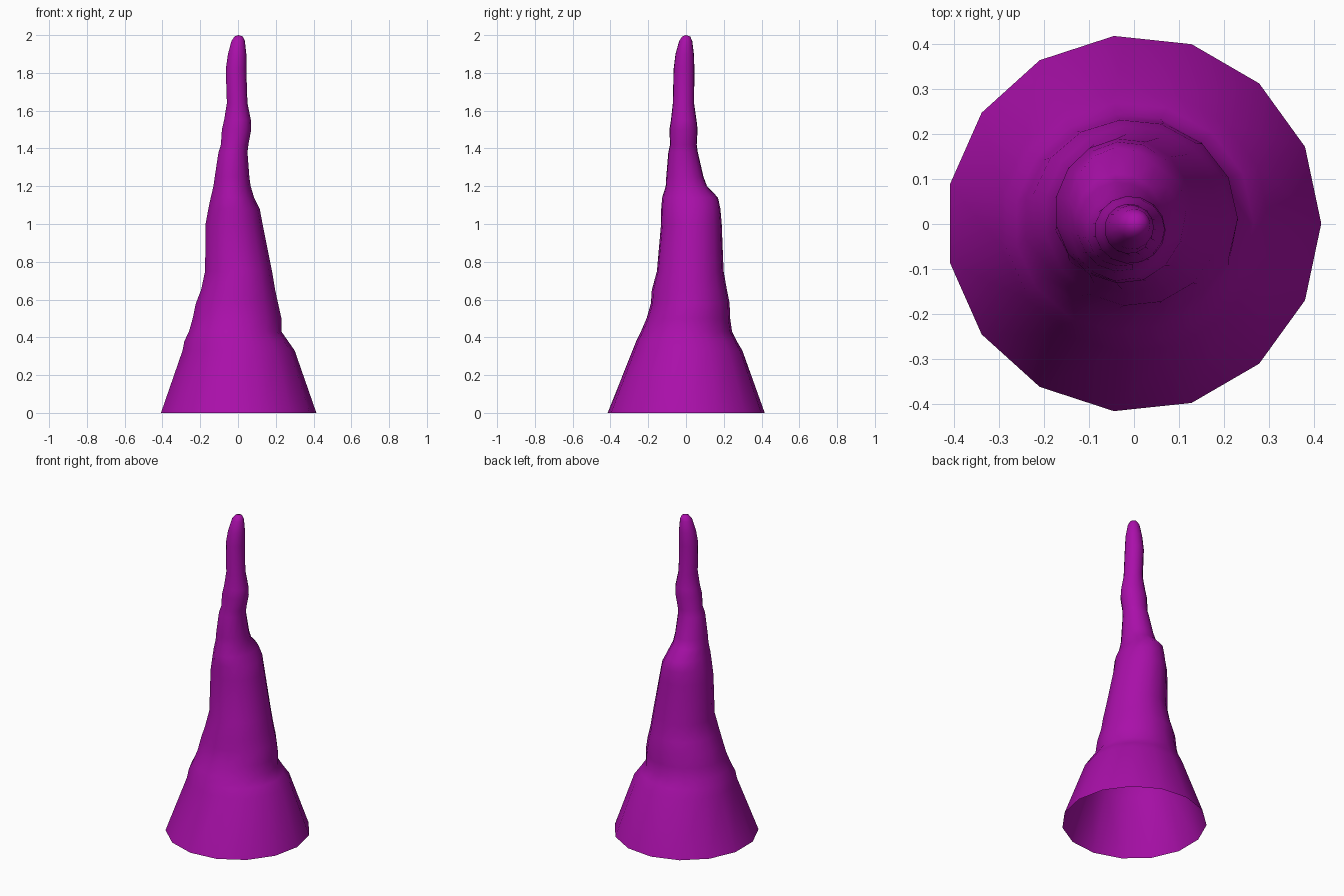
import bpy, bmesh, math

SIDES = 15
# z, then left / right extents in x, front / back extents in y
PROFILE = [
    (0.00, -.417, .415, -.417, .419), (0.33, -.30, .30, -.285, .30),
    (0.38, -.29, .265, -.265, .27), (0.43, -.265, .23, -.24, .245),
    (0.50, -.245, .23, -.21, .235), (0.58, -.228, .212, -.187, .232),
    (0.65, -.20, .197, -.182, .218), (0.75, -.178, .18, -.155, .20),
    (1.00, -.175, .13, -.133, .19), (1.08, -.16, .115, -.132, .183),
    (1.14, -.147, .085, -.127, .17), (1.20, -.132, .067, -.108, .112),
    (1.25, -.125, .06, -.105, .093), (1.38, -.105, .05, -.094, .063),
    (1.42, -.092, .055, -.085, .057), (1.50, -.087, .07, -.088, .062),
    (1.55, -.075, .068, -.08, .056), (1.64, -.06, .05, -.07, .043),
    (1.82, -.066, .044, -.066, .045), (1.90, -.054, .044, -.056, .042),
    (1.97, -.035, .036, -.036, .033), (1.993, -.018, .025, -.02, .022),
]

# Loft the irregular spire from elliptical rings, open at the base
bm = bmesh.new()
rings = []
for z, x0, x1, y0, y1 in PROFILE:
    ring = []
    for i in range(SIDES):
        a = math.tau * i / SIDES
        ring.append(bm.verts.new(((x0 + x1) / 2 + (x1 - x0) / 2 * math.cos(a),
                                  (y0 + y1) / 2 + (y1 - y0) / 2 * math.sin(a), z)))
    rings.append(ring)
for low, high in zip(rings, rings[1:]):
    for i in range(SIDES):
        j = (i + 1) % SIDES
        bm.faces.new((low[i], low[j], high[j], high[i]))

# Rounded tip
tip = bm.verts.new((0.003, 0, 2.0))
for i in range(SIDES):
    bm.faces.new((rings[-1][i], rings[-1][(i + 1) % SIDES], tip))
for f in bm.faces:
    f.smooth = True

mesh = bpy.data.meshes.new("stalagmite")
bm.to_mesh(mesh)
bm.free()
obj = bpy.data.objects.new("stalagmite", mesh)
bpy.context.collection.objects.link(obj)

# Purple surface
mat = bpy.data.materials.new("purple_rock")
mat.diffuse_color = (0.4, 0.005, 0.4, 1)
mesh.materials.append(mat)
